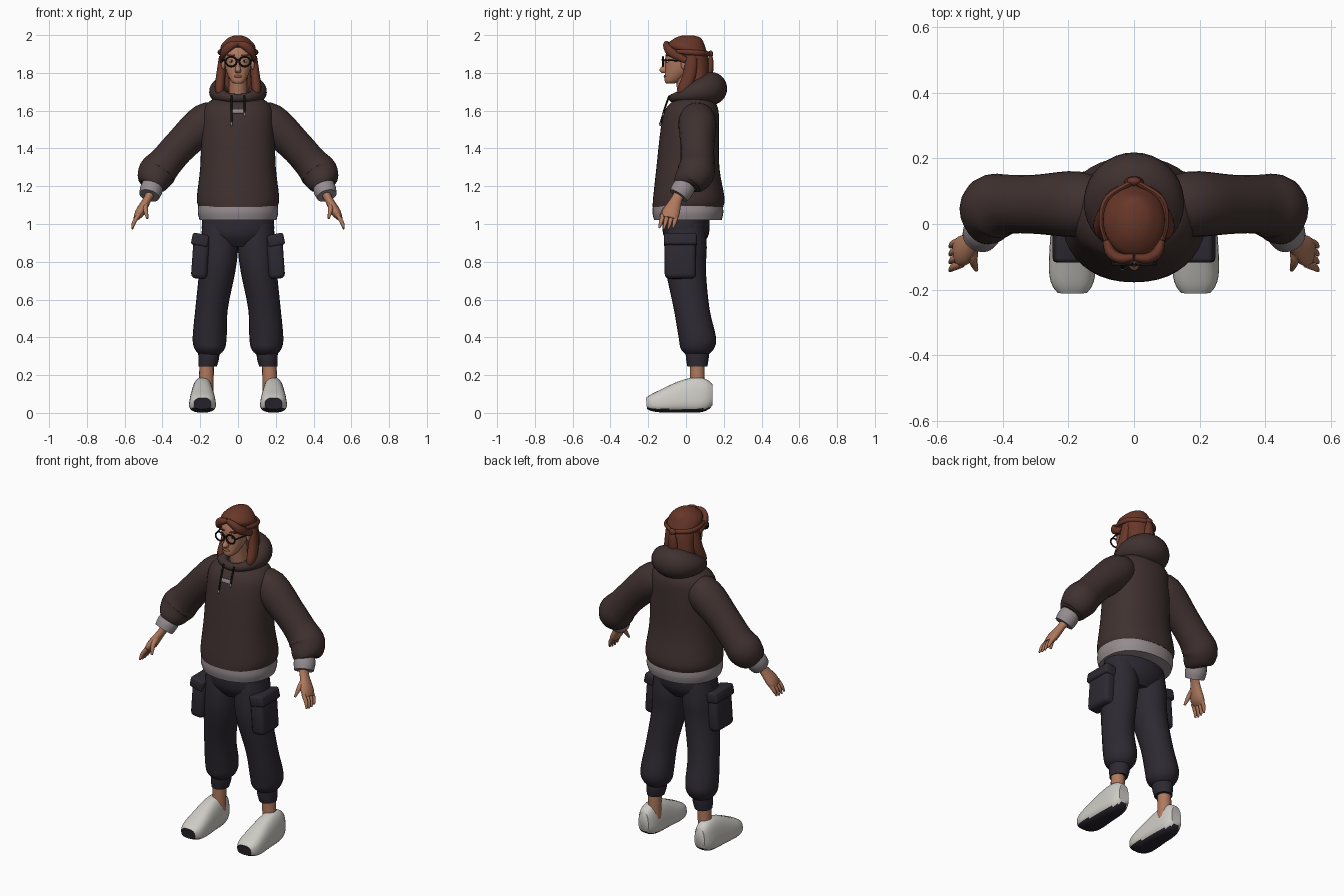
import bpy, bmesh
from math import sin, cos, pi, copysign, radians, sqrt
from mathutils import Vector, Matrix

if "Cube" in bpy.data.objects:
    bpy.data.objects.remove(bpy.data.objects["Cube"], do_unlink=True)

X, Y, Z = (Vector(row) for row in Matrix.Identity(3))
made = []


def material(name, *colour):
    mat = bpy.data.materials.new(name)
    mat.use_nodes = True
    mat.diffuse_color = (*colour, 1)
    mat.node_tree.nodes["Principled BSDF"].inputs["Base Color"].default_value = (*colour, 1)
    return mat


HOODIE = material("hoodie brown", .05, .031, .029)
PANTS = material("trouser charcoal", .027, .022, .031)
TRIM = material("trim grey", .3, .26, .27)
SHOE = material("shoe off white", .62, .6, .56)
SOLE = material("sole dark", .02, .017, .025)
SKIN = material("skin", .43, .19, .11)
HAIR = material("hair auburn", .14, .038, .022)
BLACK = material("frame black", .01, .01, .01)
LIP = material("lip", .32, .11, .08)
EYE = material("eye white", .7, .66, .62)


def add_object(name, bm, materials):
    mesh = bpy.data.meshes.new(name)
    bm.to_mesh(mesh)
    for mat in materials:
        mesh.materials.append(mat)
    made.append(bpy.data.objects.new(name, mesh))
    bpy.context.collection.objects.link(made[-1])


def finish(name, bm, *materials, pair=False, rule=None):
    """Make the object, and its mirror image too if it is one of a pair."""
    bmesh.ops.recalc_face_normals(bm, faces=bm.faces)
    bm.normal_update()
    if rule:
        for face in bm.faces:
            face.material_index = rule(face)
    add_object(name + "_left" if pair else name, bm, materials)
    if pair:
        bmesh.ops.scale(bm, vec=(-1, 1, 1), verts=bm.verts)
        bmesh.ops.reverse_faces(bm, faces=bm.faces)
        add_object(name + "_right", bm, materials)
    bm.free()


def loft(name, rings, *materials, ref=None, sides=24, power=2, closed=False, warp=None, **options):
    """Join (x, y, z, width, depth) rings, level or (with ref) square to the path."""
    bm, loops, count = bmesh.new(), [], len(rings)
    centres = [Vector(ring[:3]) for ring in rings]
    for i, (*_, width, depth) in enumerate(rings):
        u, v = X, Y
        if ref:
            after = centres[(i + 1) % count] if closed else centres[min(i + 1, count - 1)]
            before = centres[i - 1] if closed else centres[max(i - 1, 0)]
            along = (after - before).normalized()
            u = (ref - along * ref.dot(along)).normalized()
            v = along.cross(u)
        loop = []
        for k in range(sides):
            angle = 2 * pi * k / sides
            c, s = (copysign(abs(q) ** (2 / power), q) for q in (cos(angle), sin(angle)))
            point = centres[i] + u * width * c + v * depth * s
            loop.append(bm.verts.new(warp(point) if warp else point))
        loops.append(loop)
    for i in range(count if closed else count - 1):
        a, b = loops[i], loops[(i + 1) % count]
        for k in range(sides):
            j = (k + 1) % sides
            bm.faces.new((a[k], a[j], b[j], b[k]))
    if not closed:
        bm.faces.new(loops[0])
        bm.faces.new(loops[-1])
    finish(name, bm, *materials, **options)


def limb(name, points, *materials, squash=(1, 1), steps=4, **options):
    """Smooth form through (x, y, z, radius) points; squash is depth over width, start to end."""
    rings, last = [], len(points) - 1
    for n in range(last * steps + 1):
        i, t = min(n // steps, last - 1), n / steps
        t -= i
        near = [points[min(max(i + k, 0), last)] for k in (-1, 0, 1, 2)]
        x, y, z, r = (b + t / 2 * (c - a + t * (2*a - 5*b + 4*c - d + t * (3*(b - c) + d - a)))
                      for a, b, c, d in zip(*near))
        ratio = squash[0] + (squash[1] - squash[0]) * n / (last * steps)
        rings.append((x, y, z, r, r * ratio))
    loft(name, rings, *materials, **options)


def column(name, levels, *materials, **options):
    """Central form given by (height, y, radius) levels."""
    limb(name, [(0, y, z, r) for z, y, r in levels], *materials, **options)


def cord(name, path, radius, *materials, **options):
    limb(name, [(*point, radius) for point in path], *materials, sides=8, **options)


def ball(name, place, size, *materials, **options):
    bm = bmesh.new()
    bmesh.ops.create_uvsphere(bm, u_segments=16, v_segments=10, radius=1,
                              matrix=Matrix.Translation(place) @ Matrix.Diagonal((*size, 1)))
    finish(name, bm, *materials, **options)


def box(name, place, size, *materials, soft=.002, tilt=0, axis='X', **options):
    bm = bmesh.new()
    turn = Matrix.Rotation(radians(tilt), 4, axis)
    bmesh.ops.create_cube(bm, size=1, matrix=Matrix.Diagonal((*size, 1)))
    bmesh.ops.bevel(bm, geom=bm.edges[:], offset=soft, segments=3, profile=.5, affect='EDGES')
    bm.transform(Matrix.Translation(place) @ turn)
    finish(name, bm, *materials, **options)


# Hoodie body, hem and chest label
column("hoodie_body", [(1.09, .01, .208), (1.14, .015, .218), (1.3, .01, .2), (1.5, .02, .193),
                       (1.6, .03, .185), (1.65, .04, .15), (1.68, .05, .09)],
       HOODIE, squash=(.9, .7), sides=40, power=2.2)
column("hoodie_hem", [(1.02, .01, .203), (1.06, .01, .213), (1.1, .01, .21)],
       TRIM, squash=(.88, .88), sides=40, power=2.2)
box("chest_label", (0, -.112, 1.595), (.06, .009, .02), TRIM, tilt=-20)

# Lowered hood, thick behind the neck and thin at the throat
hood = []
for k in range(40):
    angle = pi * k / 20
    back = (1 + sin(angle)) / 2
    radius = .022 + .066 * back ** 1.3
    hood.append((cos(angle) / 10, .03 + .1 * sin(angle), 1.667 + back / 20, radius, radius))
loft("hood", hood, HOODIE, ref=Z, closed=True)

# Draw strings of unequal length
for label, x, end in (("right", -.035, 1.53), ("left", .035, 1.58)):
    tip = (x, -.115 - (1.6 - end) * .3, end)
    cord("drawstring_" + label, [(x, -.088, 1.68), (x, -.11, 1.62), tip], .005, BLACK, ref=Y)
    ball("drawstring_tip_" + label, tip, (.006, .006, .012), TRIM)

# Sleeve and cuff
limb("sleeve", [(.08, .05, 1.57, .07), (.17, .06, 1.54, .1), (.3, .06, 1.42, .09), (.38, .06, 1.33, .09),
                (.43, .05, 1.27, .1), (.45, .01, 1.22, .08), (.46, 0, 1.2, .06)], HOODIE, ref=Y, pair=True)
limb("cuff", [(.45, 0, 1.21, .056), (.46, -.02, 1.18, .06), (.47, -.04, 1.15, .054)],
     TRIM, ref=Y, pair=True)

# Hand with four fingers and a thumb
limb("hand", [(.46, -.03, 1.17, .032), (.48, -.05, 1.13, .03), (.52, -.08, 1.06, .047), (.54, -.09, 1.03, .04)],
     SKIN, squash=(.9, .35), ref=Y, sides=16, pair=True)
for i, finger in enumerate(("index", "middle", "ring", "little")):
    y, end = -.122 + .024 * i, .97 + .006 * abs(i - 1.5)
    limb(finger + "_finger", [(.525, y, 1.05, .012), (.55, y - .01, 1.01, .011), (.56, y - .02, end, .005)],
         SKIN, ref=Y, sides=10, pair=True)
limb("thumb", [(.49, -.07, 1.11, .016), (.49, -.11, 1.08, .014), (.48, -.14, 1.03, .006)],
     SKIN, ref=X, sides=10, pair=True)

# Trousers gathered at the ankle, with cargo pockets
column("trouser_hips", [(1.07, 0, .185), (.95, 0, .188), (.88, 0, .12)], PANTS, squash=(.65, .65))
limb("trouser_leg", [(.1, 0, 1, .088), (.1, 0, .88, .1), (.11, 0, .75, .096), (.14, .03, .55, .086),
                     (.15, .06, .4, .09), (.15, .06, .34, .08), (.15, .06, .31, .055)],
     PANTS, squash=(1.1, 1.1), pair=True)
limb("trouser_cuff", [(.16, .06, .245, .048), (.155, .06, .29, .055), (.155, .06, .33, .056)],
     PANTS, squash=(1.1, 1.1), pair=True)
box("cargo_pocket", (.2, -.03, .815), (.085, .165, .21), PANTS, soft=.025, tilt=-4, axis='Y', pair=True)
box("pocket_flap", (.2, -.03, .915), (.09, .175, .065), PANTS, soft=.014, tilt=-12, axis='Y', pair=True)

# Ankle
limb("ankle", [(.17, .06, .1, .04), (.165, .06, .28, .038)], SKIN, sides=16, pair=True)

# Shoe: tall rounded heel falling to a wide low toe, with a dark sole
shoe_x = .188
shoe = []
for k in range(1, 24):
    t = k / 24
    ends = sqrt(1 - abs(2 * t - 1) ** 5)
    half = .072 + .023 * cos(pi * max(t - .2, 0) * 1.2)
    shoe.append((shoe_x, .155 - .38 * t, half, (.057 + .016 * t) * ends, half * ends))


def lean_inward(point):
    return Vector((shoe_x + (point.x - shoe_x) * (1.15 - 2 * point.z), point.y, point.z))


def sole_or_upper(face):
    x, y, z = face.calc_center_median()
    toe = y < -.17 and abs(x - shoe_x) < .05 - z / 3 and z < .075
    return int(toe or face.normal.z < -.6)


loft("shoe", shoe, SHOE, SOLE, ref=X, sides=32, power=2.8, warp=lean_inward, rule=sole_or_upper, pair=True)

# Neck, head and face
column("neck", [(1.62, .03, .055), (1.7, .01, .048), (1.8, 0, .05)], SKIN, squash=(1.1, 1.2))
column("head", [(1.743, -.085, .02), (1.76, -.07, .04), (1.82, -.035, .065), (1.9, -.015, .073),
                (1.95, 0, .06), (1.98, 0, .02)], SKIN, squash=(1, 1.4), sides=32, power=2.2)
column("nose", [(1.88, -.1, .007), (1.84, -.11, .01), (1.815, -.117, .017), (1.8, -.11, .012)],
       SKIN, squash=(1.5, 1.5), sides=14)
ball("lips", (0, -.112, 1.782), (.022, .006, .007), LIP)
ball("ear", (.078, -.01, 1.845), (.01, .017, .028), SKIN, pair=True)
ball("eye", (.034, -.097, 1.862), (.015, .008, .008), EYE, pair=True)
ball("iris", (.034, -.103, 1.862), (.006, .004, .007), BLACK, pair=True)
box("eyebrow", (.037, -.098, 1.893), (.038, .014, .008), HAIR, tilt=14, axis='Z', pair=True)

# Round glasses
frame = []
for k in range(28):
    angle = pi * k / 14
    frame.append((.036 + .029 * cos(angle), -.122, 1.86 + .026 * sin(angle), .0045, .0045))
loft("glasses_frame", frame, BLACK, ref=Y, closed=True, sides=8, pair=True)
cord("glasses_temple", [(.064, -.122, 1.866), (.078, -.07, 1.866), (.08, 0, 1.86)], .004, BLACK, ref=Z, pair=True)
cord("glasses_bridge", [(-.01, -.123, 1.866), (0, -.126, 1.87), (.01, -.123, 1.866)], .004, BLACK, ref=Y)

# Hair: main mass, swept locks, tied-back strands, knot and tail
column("hair", [(1.999, .01, .015), (1.985, .01, .052), (1.945, 0, .09), (1.9, .03, .093),
                (1.83, .06, .09), (1.69, .07, .1)], HAIR, squash=(1.5, .5), sides=32)
limb("front_lock", [(0, -.1, 1.955, .014), (.04, -.105, 1.943, .022), (.075, -.08, 1.91, .024),
                    (.088, 0, 1.865, .016)], HAIR, squash=(.8, .6), ref=Z, sides=12, pair=True)
limb("shoulder_lock", [(.08, .03, 1.89, .02), (.09, .02, 1.8, .024), (.098, -.01, 1.71, .025),
                       (.09, -.02, 1.67, .01)], HAIR, squash=(1.5, 1.4), sides=16, pair=True)
limb("tied_strand", [(.086, -.05, 1.915, .01), (.098, .01, 1.91, .014), (.08, .08, 1.905, .014),
                     (0, .13, 1.9, .012)], HAIR, squash=(.7, .7), ref=Z, sides=10, pair=True)
ball("hair_knot", (0, .13, 1.9), (.022, .014, .018), HAIR)
column("hair_tail", [(1.9, .13, .012), (1.86, .13, .026), (1.8, .125, .03), (1.75, .11, .018)],
       HAIR, squash=(.6, .6), sides=14)

# Smooth shading with crisp folds
bpy.ops.object.select_all(action='DESELECT')
for ob in made:
    ob.select_set(True)
bpy.context.view_layer.objects.active = made[0]
bpy.ops.object.shade_smooth_by_angle(angle=radians(45))
